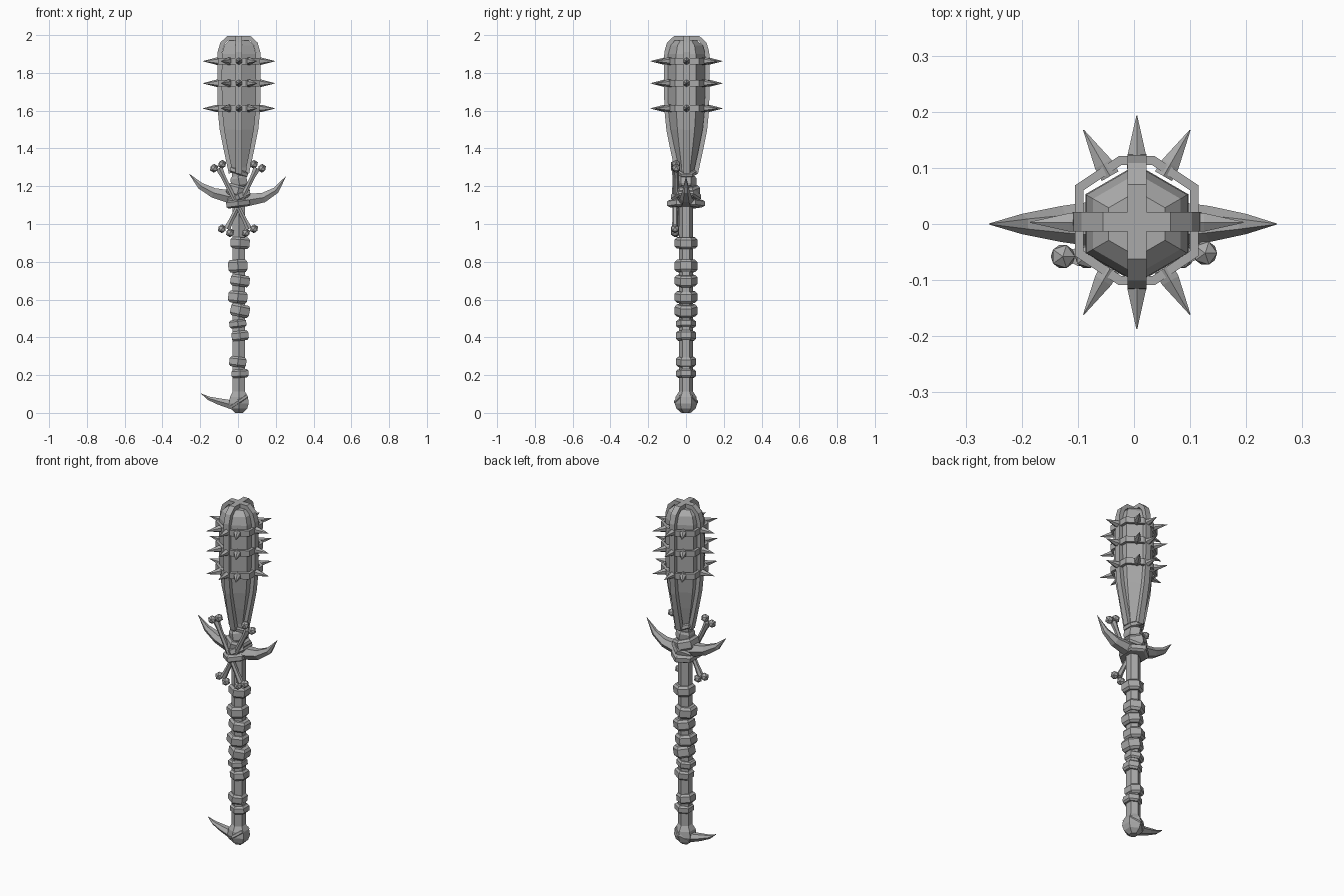
import bpy, bmesh, math
from mathutils import Vector, Matrix

cube = bpy.data.objects.get("Cube")
if cube:
    bpy.data.objects.remove(cube)

grey = bpy.data.materials.new("plain_grey")
grey.use_nodes = True
GREY = (0.4, 0.4, 0.4, 1)
grey.diffuse_color = GREY
grey.node_tree.nodes["Principled BSDF"].inputs["Base Color"].default_value = GREY


def finish(name, bm):
    bmesh.ops.recalc_face_normals(bm, faces=bm.faces[:])
    mesh = bpy.data.meshes.new(name)
    bm.to_mesh(mesh)
    bm.free()
    mesh.materials.append(grey)
    obj = bpy.data.objects.new(name, mesh)
    bpy.context.collection.objects.link(obj)
    return obj


def loft(bm, rings, closed=False):
    """Bridge equal rings of points; cap the ends unless it is a closed loop."""
    loops = [[bm.verts.new(p) for p in ring] for ring in rings]
    pairs = list(zip(loops, loops[1:]))
    if closed:
        pairs.append((loops[-1], loops[0]))
    else:
        bm.faces.new(loops[0])
        bm.faces.new(loops[-1])
    for a, b in pairs:
        for i in range(len(a)):
            j = (i + 1) % len(a)
            bm.faces.new((a[i], a[j], b[j], b[i]))


def sweep(bm, path, sizes, ref, sides=4, turn=0.0):
    """Sweep a polygon along a path; sizes are half widths along ref and across it."""
    pts = [Vector(p) for p in path]
    ref = Vector(ref).normalized()
    rings = []
    for i, p in enumerate(pts):
        tangent = pts[min(i + 1, len(pts) - 1)] - pts[max(i - 1, 0)]
        across = tangent.cross(ref).normalized()
        angles = [math.tau * (k + turn) / sides for k in range(sides)]
        rings.append([p + ref * sizes[i][0] * math.cos(t) + across * sizes[i][1] * math.sin(t)
                      for t in angles])
    loft(bm, rings)


def hex_stack(bm, profile, centre=(0, 0, 0), tilt=0.0, stretch=1.0):
    """Stack six sided rings, with corners at front and back."""
    turn = Matrix.Rotation(tilt, 3, 'Y')
    rings = []
    for r, z in profile:
        ring = [Vector((r * stretch * math.sin(math.tau * k / 6), r * math.cos(math.tau * k / 6), z))
                for k in range(6)]
        rings.append([turn @ p + Vector(centre) for p in ring])
    loft(bm, rings)


CX = 0.005

# Club body and shaft
bm = bmesh.new()
hex_stack(bm, [(0.038, 0.04), (0.038, 1.2), (0.046, 1.3), (0.07, 1.4), (0.091, 1.5),
               (0.103, 1.6), (0.106, 1.75), (0.104, 1.9), (0.09, 1.945), (0.058, 1.972)], (CX, 0, 0))
finish("club_body", bm)

# Two crossed straps running over the top of the club
bm = bmesh.new()
side = [(0.042, 1.27), (0.07, 1.4), (0.09, 1.5), (0.1, 1.6), (0.103, 1.75),
        (0.101, 1.91), (0.088, 1.955), (0.058, 1.984)]
for axis, ref, grow in ((Vector((1, 0, 0)), (0, 1, 0), 0), (Vector((0, 1, 0)), (1, 0, 0), 0.006)):
    arch = [(-r, z) for r, z in side] + [(r, z) for r, z in reversed(side)]
    path = [axis * (s + math.copysign(grow, s)) + Vector((CX, 0.004, z)) for s, z in arch]
    sweep(bm, path, [(0.024, 0.017)] * len(path), ref, 4, 0.5)
finish("top_straps", bm)

# Three metal bands round the club
bm = bmesh.new()
outline = [(0.11, 0.063), (0.032, 0.115), (-0.032, 0.115), (-0.11, 0.063),
           (-0.11, -0.063), (-0.032, -0.115), (0.032, -0.115), (0.11, -0.063)]
BANDS = (1.862, 1.745, 1.612)
for z in BANDS:
    section = [(1, -0.017), (1, 0.017), (0.86, 0.017), (0.86, -0.017)]
    loft(bm, [[Vector((CX + x * s, 0.006 + y * s, z + h)) for s, h in section]
              for x, y in outline], closed=True)
finish("spike_bands", bm)

# Spikes on every band
bm = bmesh.new()
for z in BANDS:
    for deg in (0, 60, 90, 120, 180, 240, 270, 300):
        d = Vector((math.cos(math.radians(deg)), math.sin(math.radians(deg)), 0))
        c = Vector((CX, 0.003, z))
        sweep(bm, [c + d * 0.095, c + d * 0.12, c + d * 0.19],
              [(0.02, 0.02), (0.019, 0.019), (0.001, 0.001)], (0, 0, 1), 6)
finish("band_spikes", bm)

# Wrapped grip rings, tilted in turn
bm = bmesh.new()
wraps = [(0.9, 0.03, 0.06), (0.778, 0.033, -0.05), (0.7, 0.03, 0.14), (0.613, 0.031, 0.1),
         (0.542, 0.033, 0.2), (0.472, 0.021, -0.12), (0.408, 0.026, -0.12),
         (0.27, 0.027, 0.12), (0.208, 0.022, -0.06)]
for i, (z, h, tilt) in enumerate(wraps):
    r = 0.06 if i < 5 else 0.053
    hex_stack(bm, [(r * 0.8, -h), (r, -h * 0.6), (r, h * 0.6), (r * 0.8, h)],
              (CX + 0.006 * (-1) ** i, 0, z), tilt, 0.98)
finish("grip_wraps", bm)

# Pommel with its tie
bm = bmesh.new()
hex_stack(bm, [(0.024, 0), (0.05, 0.022), (0.06, 0.05), (0.055, 0.085), (0.038, 0.112)], (CX, 0, 0))
hex_stack(bm, [(0.05, -0.014), (0.064, -0.006), (0.064, 0.006), (0.05, 0.014)],
          (CX, 0, 0.06), -0.6, 0.95)
finish("pommel", bm)

# Hooked claw at the pommel
bm = bmesh.new()
sweep(bm, [(0.04, 0, 0.04), (-0.03, 0, 0.042), (-0.1, 0, 0.06), (-0.155, 0, 0.077), (-0.195, 0, 0.102)],
      [(0.032, 0.024), (0.032, 0.028), (0.024, 0.02), (0.014, 0.011), (0.001, 0.001)], (0, 1, 0), 6)
finish("pommel_claw", bm)

# Two curved horns as the guard
for name, path in (
        ("right_horn", [(0.03, 0, 1.13), (-0.06, 0, 1.148), (-0.13, 0, 1.165), (-0.2, 0, 1.203), (-0.258, 0, 1.265)]),
        ("left_horn", [(-0.03, 0, 1.155), (0.06, 0, 1.128), (0.135, 0, 1.14), (0.2, 0, 1.178), (0.254, 0, 1.252)])):
    bm = bmesh.new()
    sweep(bm, path, [(0.042, 0.04), (0.042, 0.038), (0.032, 0.03), (0.018, 0.02), (0.001, 0.001)],
          (0, 1, 0), 6)
    finish(name, bm)

# Crossed bones tied to the front
for name, s in (("bone_a", 1), ("bone_b", -1)):
    bm = bmesh.new()
    y = -0.052 if s > 0 else -0.058
    top, low = Vector((s * 0.1, y, 1.295)), Vector((-s * 0.058, y, 0.975))
    sweep(bm, [low, low.lerp(top, 0.15), low.lerp(top, 0.85), top],
          [(0.017, 0.019), (0.014, 0.014), (0.014, 0.014), (0.017, 0.021)], (0, 1, 0), 6)
    d = (top - low).normalized()
    n = d.cross(Vector((0, 1, 0)))
    for end, out in ((top, 1), (low, -1)):
        for k in (-1, 1):
            knob = end + d * out * 0.012 + n * k * 0.024
            bmesh.ops.create_icosphere(bm, subdivisions=1, radius=0.024,
                                       matrix=Matrix.Translation(knob))
    finish(name, bm)

# Bindings that hold the guard together
bm = bmesh.new()
for r, h, x, y, z, tilt, stretch in (
        (0.1, 0.02, 0.0, 0, 1.108, -0.12, 0.72),
        (0.074, 0.03, 0.0, 0, 1.175, 0.25, 0.95),
        (0.08, 0.02, 0.005, 0, 1.145, -0.45, 0.9),
        (0.06, 0.014, 0.005, 0.004, 1.275, 0.35, 0.95),
        (0.055, 0.03, 0.005, 0, 1.225, -0.2, 0.9)):
    hex_stack(bm, [(r * 0.85, -h), (r, -h * 0.6), (r, h * 0.6), (r * 0.85, h)],
              (x, y, z), tilt, stretch)
finish("guard_bindings", bm)
